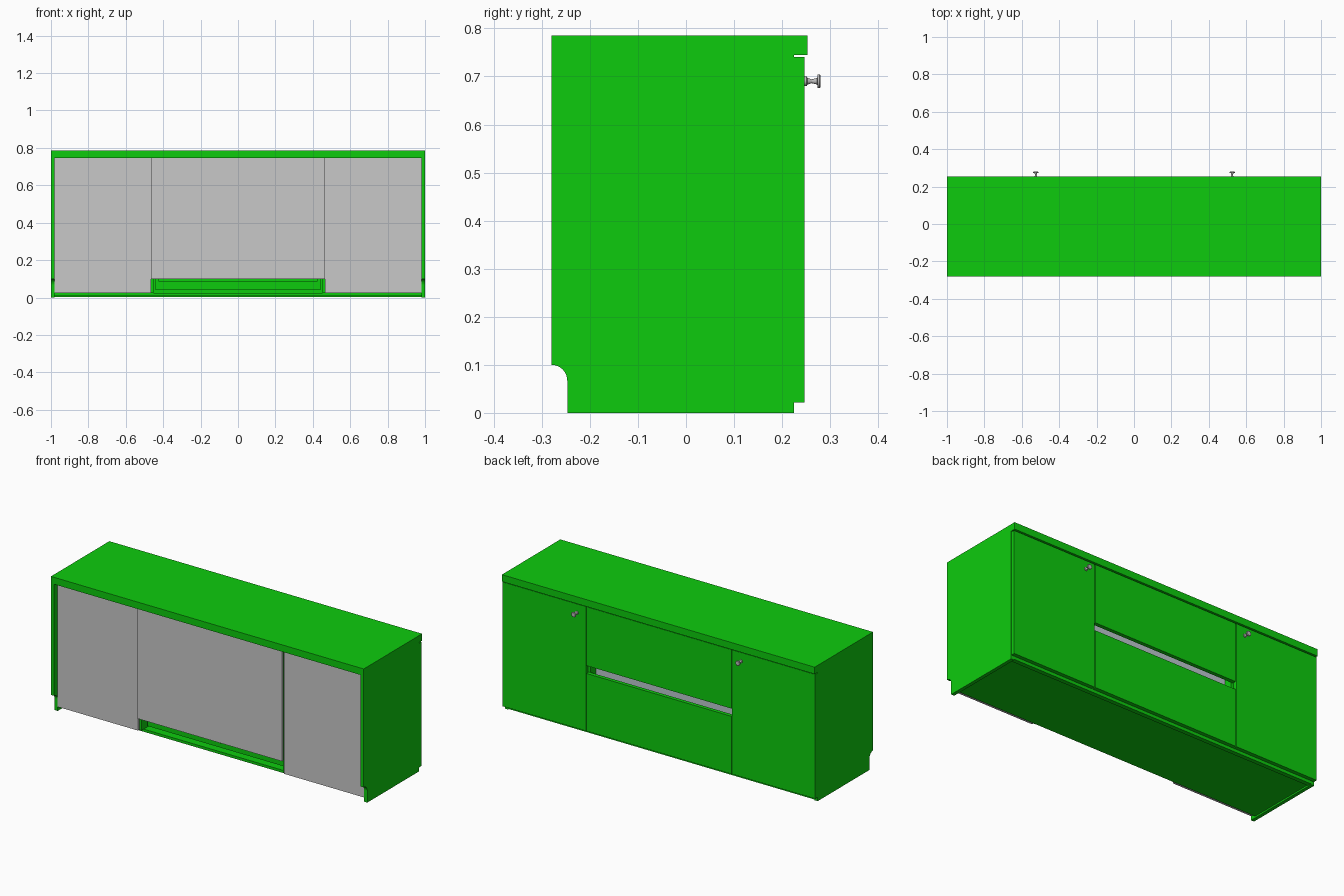
import bpy, bmesh, math

if "Cube" in bpy.data.objects:
    bpy.data.objects.remove(bpy.data.objects["Cube"])


def material(name, rgb):
    m = bpy.data.materials.new(name)
    m.diffuse_color = (*rgb, 1)
    m.use_nodes = True
    m.node_tree.nodes["Principled BSDF"].inputs["Base Color"].default_value = m.diffuse_color
    return m


GREEN = material("green_board", (0.004, 0.6, 0.004))
GREY = material("grey_back_panel", (0.58, 0.58, 0.58))
PALE = material("pale_blue_grey", (0.5, 0.58, 0.62))
METAL = material("knob_metal", (0.5, 0.5, 0.5))


def finish(name, bm, mat):
    bmesh.ops.recalc_face_normals(bm, faces=bm.faces)
    me = bpy.data.meshes.new(name)
    bm.to_mesh(me)
    bm.free()
    me.materials.append(mat)
    ob = bpy.data.objects.new(name, me)
    bpy.context.collection.objects.link(ob)
    return ob


def box(name, x, y, z, mat=GREEN):
    bm = bmesh.new()
    bmesh.ops.create_cube(bm, size=1)
    for v in bm.verts:
        v.co = [r[0] + (c + 0.5) * (r[1] - r[0]) for c, r in zip(v.co, (x, y, z))]
    return finish(name, bm, mat)


def extrude_x(name, profile, x0, x1, mat=GREEN):
    bm = bmesh.new()
    face = bm.faces.new([bm.verts.new((x0, y, z)) for y, z in profile])
    geom = bmesh.ops.extrude_face_region(bm, geom=[face])["geom"]
    for v in geom:
        if isinstance(v, bmesh.types.BMVert):
            v.co.x = x1
    return finish(name, bm, mat)


def span(side, a, b):
    return tuple(sorted((side * a, side * b)))


def knob(name, x, z):
    # turned profile (radius, y) spun about the y axis
    prof = [(0, .247), (.010, .247), (.010, .251), (.007, .253), (.004, .262),
            (.007, .273), (.0145, .274), (.0145, .278), (.012, .28), (0, .28)]
    bm = bmesh.new()
    vs = [bm.verts.new((x + r, y, z)) for r, y in prof]
    es = [bm.edges.new(p) for p in zip(vs, vs[1:])]
    bmesh.ops.spin(bm, geom=vs + es, cent=(x, 0, z), axis=(0, 1, 0),
                   angle=2 * math.pi, steps=24)
    bmesh.ops.remove_doubles(bm, verts=bm.verts, dist=1e-5)
    ob = finish(name, bm, METAL)
    bpy.context.view_layer.objects.active = ob
    ob.select_set(True)
    bpy.ops.object.shade_smooth_by_angle(angle=math.radians(30))
    ob.select_set(False)


# worktop and base board
box("top_board", (-1, 1), (-.28, .253), (.745, .785))
box("bottom_board", (-.98, .98), (-.215, .215), (.009, .024))
box("front_plinth", (-.98, .98), (.2, .225), (.004, .024))

# side panel outline with a rounded skirting cut-out
arc = [(-.28 + .033 * math.sin(a), .067 + .033 * math.cos(a))
       for a in (math.pi / 2 * i / 8 for i in range(9))]
side_profile = [(-.28, .745)] + arc + [(-.247, 0), (.225, 0), (.225, .745)]

for s, label in ((-1, "left"), (1, "right")):
    extrude_x(label + "_side", side_profile, s * .98, s)
    box(label + "_divider", span(s, .452, .47), (-.236, .225), (.024, .745))
    box(label + "_door", span(s, .468, .999), (.225, .247), (.022, .74))
    box(label + "_back_panel", span(s, .466, .98), (-.247, -.236), (.024, .745), GREY)
    knob(label + "_knob", s * .525, .69)

# centre bay: back panel stops short of the floor
box("centre_back_panel", (-.464, .464), (-.26, -.247), (.1, .745), GREY)
box("upper_drawer_front", (-.463, .463), (.225, .247), (.4, .74))
box("lower_drawer_front", (-.463, .463), (.225, .247), (.022, .355))
box("slot_panel", (-.452, .452), (.168, .176), (.3, .46), PALE)

# drawer box seen through the cable gap
box("drawer_back", (-.44, .44), (-.2, -.185), (.04, .088))
box("drawer_back_plate", (-.07, .03), (-.204, -.2), (.064, .086))
box("drawer_floor", (-.44, .44), (-.185, .2), (.04, .05))
for s, label in ((-1, "left"), (1, "right")):
    box(label + "_drawer_side", span(s, .425, .44), (-.2, .2), (.04, .3))
